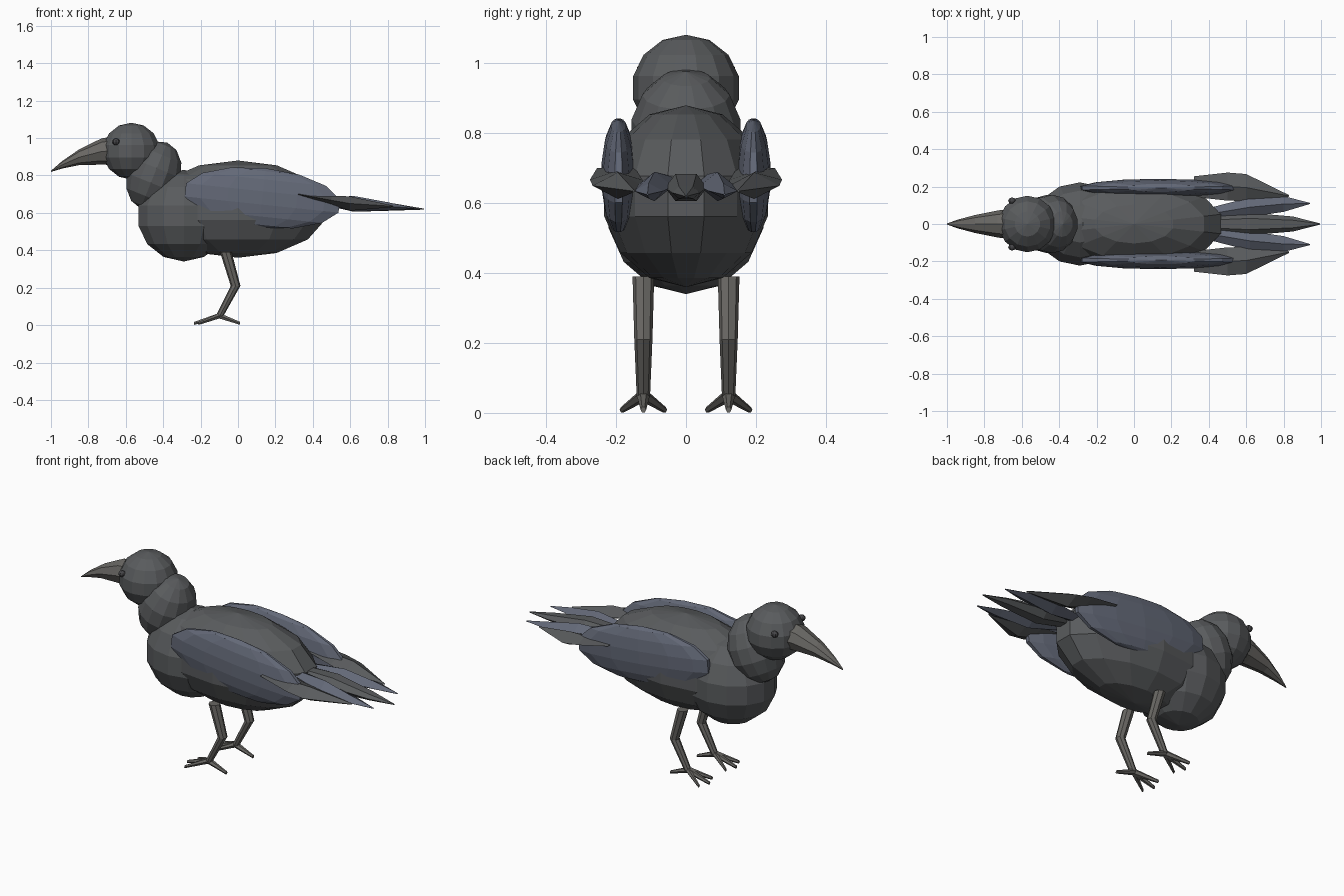
import bpy, bmesh
from math import sin, cos, tau, radians
from mathutils import Vector

if "Cube" in bpy.data.objects:
    bpy.data.objects.remove(bpy.data.objects["Cube"])


def material(name, rgb):
    m = bpy.data.materials.new(name)
    m.diffuse_color = (*rgb, 1)
    m.use_nodes = True
    m.node_tree.nodes["Principled BSDF"].inputs["Base Color"].default_value = m.diffuse_color
    return m


PLUMAGE = material("dark_plumage", (0.10, 0.105, 0.11))
WING = material("blue_plumage", (0.125, 0.14, 0.185))
HORN = material("horn", (0.14, 0.135, 0.125))
EYE = material("eye", (0.06, 0.06, 0.065))


def finish(bm, name, mat):
    bmesh.ops.recalc_face_normals(bm, faces=bm.faces)
    me = bpy.data.meshes.new(name)
    bm.to_mesh(me)
    bm.free()
    me.materials.append(mat)
    ob = bpy.data.objects.new(name, me)
    bpy.context.collection.objects.link(ob)
    return ob


def ball(name, loc, size, mat=PLUMAGE, tilt=0, segs=14, rings=7):
    bm = bmesh.new()
    bmesh.ops.create_uvsphere(bm, u_segments=segs, v_segments=rings, radius=1)
    bmesh.ops.scale(bm, vec=size, verts=bm.verts)
    ob = finish(bm, name, mat)
    ob.location = loc
    ob.rotation_euler = (0, radians(tilt), 0)
    return ob


def loft(name, stations, mat, sides=6, axis="x"):
    """Rings across the x or z axis; station = (x, y, z, half width, half depth)."""
    bm = bmesh.new()
    rings = []
    for x, y, z, a, b in stations:
        ring = []
        for i in range(sides):
            c, s = a * cos(tau * i / sides), b * sin(tau * i / sides)
            off = Vector((0, c, s)) if axis == "x" else Vector((s, c, 0))
            ring.append(bm.verts.new(Vector((x, y, z)) + off))
        rings.append(ring)
    for r, q in zip(rings, rings[1:]):
        for i in range(sides):
            j = (i + 1) % sides
            bm.faces.new((r[i], r[j], q[j], q[i]))
    bm.faces.new(rings[0])
    bm.faces.new(rings[-1])
    return finish(bm, name, mat)


# Body, chest, neck and head
ball("body", (0, 0, 0.62), (0.49, 0.24, 0.26))
ball("chest", (-0.29, 0, 0.585), (0.255, 0.228, 0.245))
ball("neck", (-0.45, 0, 0.80), (0.145, 0.16, 0.19), tilt=22)
ball("head", (-0.57, 0, 0.93), (0.157, 0.155, 0.152))

# Curved beak
loft("beak", [(-0.63, 0, 0.935, 0.085, 0.08), (-0.73, 0, 0.928, 0.072, 0.07),
              (-0.85, 0, 0.897, 0.048, 0.042), (-0.94, 0, 0.857, 0.024, 0.02),
              (-1.0, 0, 0.822, 0.003, 0.003)], HORN, 8)

# Middle tail feather
loft("tail_feather_middle", [(0.38, 0, 0.67, 0.04, 0.01), (0.62, 0, 0.645, 0.06, 0.045),
                             (0.85, 0, 0.63, 0.04, 0.02), (0.995, 0, 0.62, 0.003, 0.003)],
     PLUMAGE)

for side, s in (("left", 1), ("right", -1)):
    # Eye
    ball("eye_" + side, (-0.652, s * 0.124, 0.98), (0.021, 0.018, 0.018), EYE, 0, 8, 6)

    # Folded wing
    ball("wing_" + side, (0.13, s * 0.193, 0.68), (0.435, 0.05, 0.16), WING, 6)

    # Fanned feathers beside the middle one
    loft("tail_feather_inner_" + side,
         [(0.38, s * 0.05, 0.67, 0.03, 0.01), (0.62, s * 0.09, 0.648, 0.052, 0.042),
          (0.80, s * 0.107, 0.635, 0.042, 0.022), (0.94, s * 0.11, 0.625, 0.003, 0.003)],
         WING, 4)
    loft("tail_feather_outer_" + side,
         [(0.32, s * 0.20, 0.70, 0.055, 0.005), (0.50, s * 0.20, 0.667, 0.075, 0.025),
          (0.60, s * 0.195, 0.65, 0.072, 0.038), (0.83, s * 0.15, 0.635, 0.004, 0.004)],
         PLUMAGE, 4)

    # Bent leg
    y = s * 0.122
    loft("leg_" + side, [(-0.065, y, 0.39, 0.031, 0.031), (-0.013, y, 0.21, 0.026, 0.026),
                         (-0.10, y, 0.045, 0.019, 0.02)], HORN, 8, "z")

    # Three front toes and one back toe
    for label, x, dy in (("inner", -0.21, -0.06), ("middle", -0.235, 0),
                         ("outer", -0.21, 0.06), ("back", 0.012, 0)):
        loft(f"toe_{label}_{side}", [(-0.10, y, 0.05, 0.019, 0.017),
                                     (x, y + s * dy, 0.009, 0.008, 0.009)], HORN)
